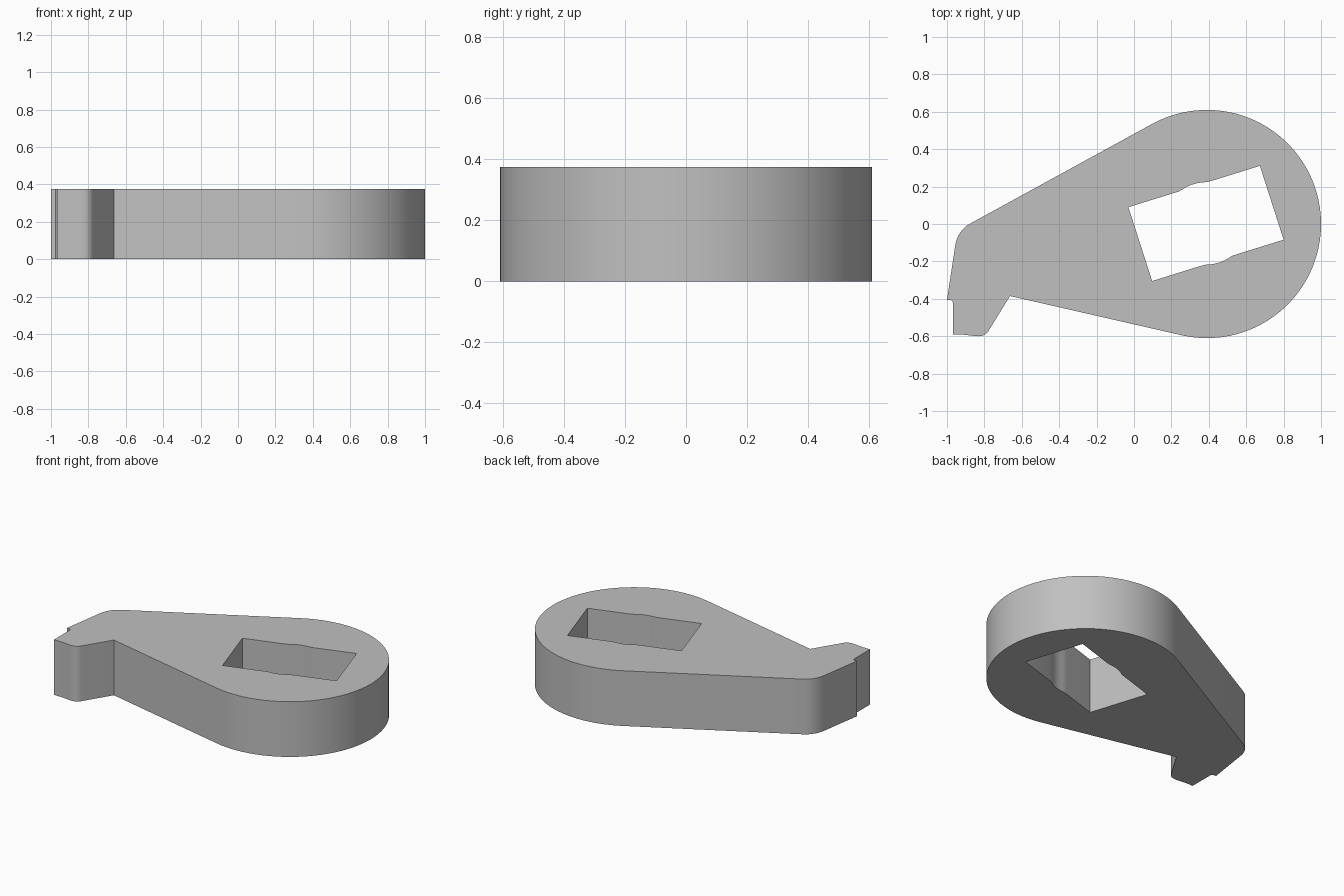
import bpy
import bmesh
import math
from mathutils import Vector

if "Cube" in bpy.data.objects:
    bpy.data.objects.remove(bpy.data.objects["Cube"], do_unlink=True)

HEIGHT = 0.375
HUB = Vector((0.39, 0.0))
RADIUS = 0.61
SLOT_CENTRE = Vector((0.385, 0.003))


def arc(centre, radius, start, end, steps):
    """Points on an arc, angles in degrees."""
    angles = [math.radians(start + (end - start) * i / steps) for i in range(steps + 1)]
    return [centre + radius * Vector((math.cos(a), math.sin(a))) for a in angles]


def fillet(a, corner, b, steps=6):
    """Points on a smooth bend from a to b around a corner."""
    a, corner, b = Vector(a), Vector(corner), Vector(b)
    ts = [i / steps for i in range(steps + 1)]
    return [a * (1 - t) ** 2 + corner * 2 * t * (1 - t) + b * t * t for t in ts]


# Outer outline: round hub, tapered arm, rounded heel and hooked tip
outline = arc(HUB, RADIUS, -102.8, 118.8, 56)
outline += fillet((-0.88, 0.0), (-0.94, -0.035), (-0.955, -0.11), 8)
outline += [Vector((-1.0, -0.407))]
outline += fillet((-0.98, -0.407), (-0.968, -0.408), (-0.968, -0.43), 4)
outline += [Vector((-0.968, -0.592)), Vector((-0.91, -0.592))]
outline += fillet((-0.85, -0.599), (-0.795, -0.607), (-0.775, -0.567))
outline += [Vector((-0.663, -0.385))]

# Slot: half of its outline, repeated by a half turn about its centre
half = [Vector((-0.03, 0.09)), Vector((0.24, 0.174))]
half += fillet((0.255, 0.182), (0.31, 0.222), (0.39, 0.224), 7)
half += [Vector((0.42, 0.232)), Vector((0.673, 0.311))]
slot = half + [2 * SLOT_CENTRE - p for p in half]

# Fill between the two outlines and extrude upwards
bm = bmesh.new()
edges = []
for loop in (outline, slot):
    verts = [bm.verts.new((p.x, p.y, 0)) for p in loop]
    edges += [bm.edges.new((v, verts[i - 1])) for i, v in enumerate(verts)]
bmesh.ops.triangle_fill(bm, edges=edges, use_beauty=True, use_dissolve=False)
result = bmesh.ops.extrude_face_region(bm, geom=bm.faces[:], use_keep_orig=True)
top = [g for g in result["geom"] if isinstance(g, bmesh.types.BMVert)]
bmesh.ops.translate(bm, verts=top, vec=(0, 0, HEIGHT))
bmesh.ops.recalc_face_normals(bm, faces=bm.faces[:])

mesh = bpy.data.meshes.new("lever_body")
bm.to_mesh(mesh)
bm.free()
lever = bpy.data.objects.new("lever_body", mesh)
bpy.context.collection.objects.link(lever)

# Plain grey finish
grey = bpy.data.materials.new("plain_grey")
grey.use_nodes = True
colour = (0.53, 0.53, 0.53, 1)
grey.diffuse_color = colour
grey.node_tree.nodes["Principled BSDF"].inputs["Base Color"].default_value = colour
mesh.materials.append(grey)

# Smooth curved walls, crisp rims and corners
bpy.ops.object.select_all(action="DESELECT")
lever.select_set(True)
bpy.context.view_layer.objects.active = lever
bpy.ops.object.shade_smooth_by_angle(angle=math.radians(25))
